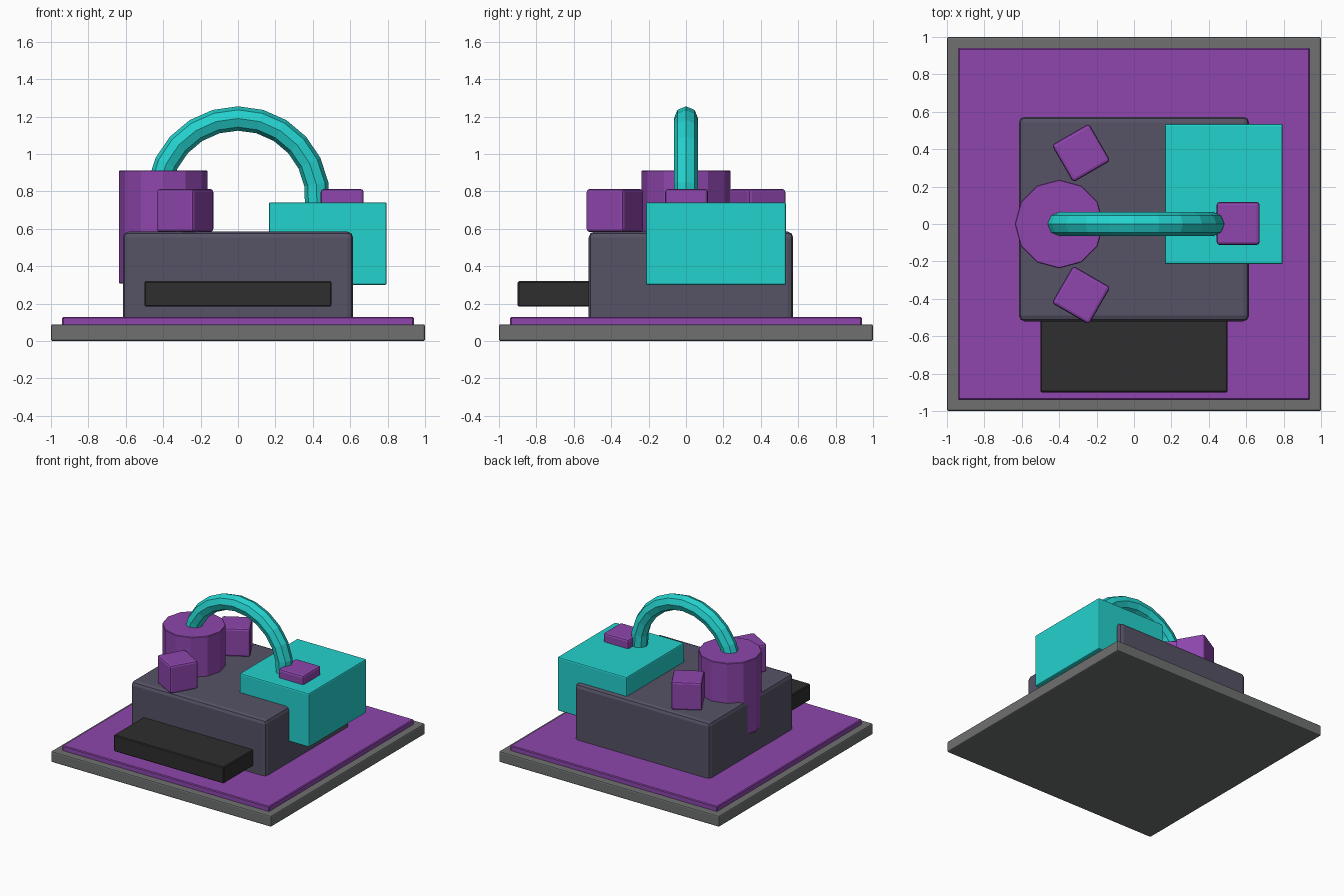
import bpy, bmesh, math
from mathutils import Vector

if "Cube" in bpy.data.objects:
    bpy.data.objects.remove(bpy.data.objects["Cube"])


def srgb(r, g, b):
    return tuple((c / 255 / 12.92) if c < 10 else ((c / 255 + 0.055) / 1.055) ** 2.4
                 for c in (r, g, b)) + (1,)


def material(name, rgb):
    m = bpy.data.materials.new(name)
    m.diffuse_color = srgb(*rgb)
    m.use_nodes = True
    m.node_tree.nodes["Principled BSDF"].inputs["Base Color"].default_value = m.diffuse_color
    return m


GREY = material("grey", (110, 112, 111))
PURPLE = material("purple", (142, 70, 173))
SLATE = material("dark slate", (86, 82, 102))
CYAN = material("cyan", (36, 210, 206))
BLACK = material("black", (46, 46, 46))


def finish(name, bm, mat, bevel=0, segments=1):
    bmesh.ops.recalc_face_normals(bm, faces=bm.faces)
    mesh = bpy.data.meshes.new(name)
    bm.to_mesh(mesh)
    bm.free()
    mesh.materials.append(mat)
    ob = bpy.data.objects.new(name, mesh)
    bpy.context.collection.objects.link(ob)
    if bevel:
        mod = ob.modifiers.new("bevel", "BEVEL")
        mod.width, mod.segments = bevel, segments
    return ob


def box(name, x, y, z, mat, bevel, segments=1, turn=0):
    """Bevelled box from (min, max) ranges, turned about its own vertical axis."""
    bm = bmesh.new()
    bmesh.ops.create_cube(bm, size=1)
    bmesh.ops.scale(bm, verts=bm.verts, vec=Vector((x[1] - x[0], y[1] - y[0], z[1] - z[0])))
    ob = finish(name, bm, mat, bevel, segments)
    ob.location = (sum(x) / 2, sum(y) / 2, sum(z) / 2)
    ob.rotation_euler.z = math.radians(turn)
    return ob


# Base slab and inlaid floor
box("base_slab", (-1, 1), (-1, 1), (0, 0.09), GREY, 0.01, 2)
box("floor_plate", (-0.94, 0.94), (-0.94, 0.94), (0.05, 0.13), PURPLE, 0.006)

# Main building, front step and side block
box("main_block", (-0.615, 0.615), (-0.52, 0.573), (0.10, 0.585), SLATE, 0.03, 2)
box("front_step", (-0.5, 0.5), (-0.9, -0.4), (0.185, 0.32), BLACK, 0.006)
box("side_block", (0.165, 0.795), (-0.215, 0.535), (0.30, 0.742), CYAN, 0.01, 2)

# Round tower
bm = bmesh.new()
bmesh.ops.create_cone(bm, cap_ends=True, segments=12, radius1=0.237, radius2=0.237, depth=0.605)
tower = finish("tower", bm, PURPLE, 0.004)
tower.location = (-0.4, 0, 0.61)

# Roof cubes
for name, cx, cy, turn in (("roof_cube_right", 0.557, 0.003, 0),
                           ("roof_cube_back", -0.283, 0.38, 30),
                           ("roof_cube_front", -0.283, -0.38, -30)):
    h = 0.115
    box(name, (cx - h, cx + h), (cy - h, cy + h), (0.583, 0.813), PURPLE, 0.016, 2, turn)

# Arched pipe: octagonal section swept over the roof
STEPS, SIDES, R, r = 12, 8, 0.425, 0.065
bm = bmesh.new()
rings = []
for i in range(STEPS + 1):
    a = math.radians(-96 + 192 * i / STEPS)
    ring = []
    for j in range(SIDES):
        t = 2 * math.pi * j / SIDES
        d = R + r * math.cos(t)
        ring.append(bm.verts.new((d * math.sin(a), r * math.sin(t), 0.765 + d * math.cos(a))))
    rings.append(ring)
for a, b in zip(rings, rings[1:]):
    for j in range(SIDES):
        k = (j + 1) % SIDES
        bm.faces.new((a[j], a[k], b[k], b[j]))
bm.faces.new(rings[0])
bm.faces.new(rings[-1])
finish("arched_pipe", bm, CYAN)
